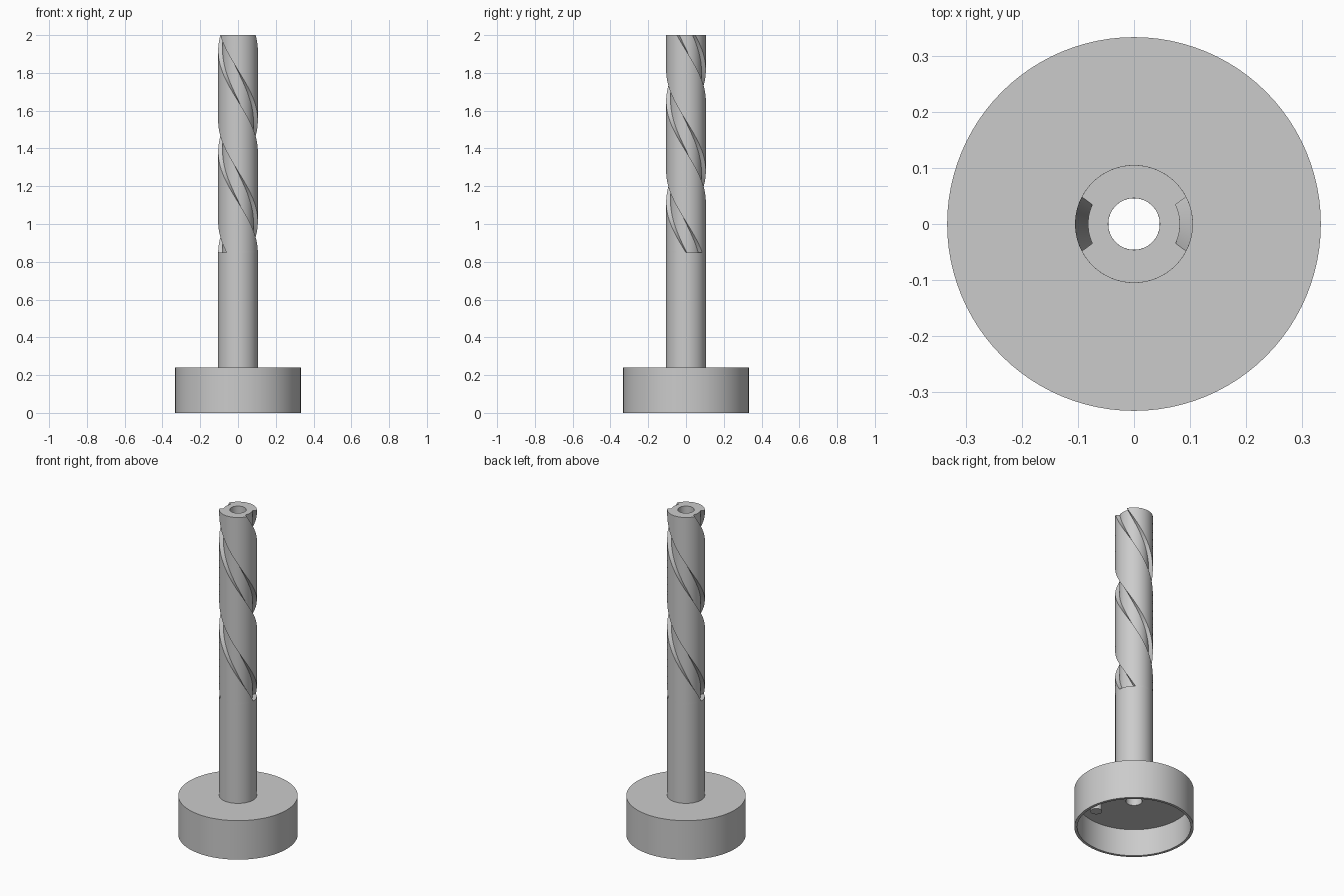
import bpy
import bmesh
from math import cos, sin, radians

cube = bpy.data.objects.get("Cube")
if cube:
    bpy.data.objects.remove(cube, do_unlink=True)

# Single grey material
grey = bpy.data.materials.new("plain grey")
grey.use_nodes = True
colour = (0.6, 0.6, 0.6, 1)
grey.diffuse_color = colour
grey.node_tree.nodes["Principled BSDF"].inputs["Base Color"].default_value = colour

BORE, SHAFT, FLOOR = 0.046, 0.105, 0.082
CEILING, CAP_TOP, FLUTE_START, TOP = 0.167, 0.24, 0.85, 2.0
TWIST = 387


def finish(name, bm):
    bmesh.ops.recalc_face_normals(bm, faces=bm.faces[:])
    mesh = bpy.data.meshes.new(name)
    bm.to_mesh(mesh)
    bm.free()
    mesh.materials.append(grey)
    obj = bpy.data.objects.new(name, mesh)
    bpy.context.collection.objects.link(obj)
    bpy.ops.object.select_all(action="DESELECT")
    obj.select_set(True)
    bpy.context.view_layer.objects.active = obj
    bpy.ops.object.shade_smooth_by_angle(angle=radians(30))
    return obj


def loft(name, rings, skip_last=False):
    """Join a list of rings into a closed, hollow solid."""
    bm = bmesh.new()
    loops = [[bm.verts.new(p) for p in ring] for ring in rings]
    pairs = list(zip(loops, loops[1:] + loops[:1]))
    if skip_last:
        pairs.pop()
    for a, b in pairs:
        for i in range(len(a)):
            j = (i + 1) % len(a)
            bm.faces.new((a[i], a[j], b[j], b[i]))
    return finish(name, bm)


def circle(r, z, n=96):
    return [(r * cos(radians(360 * i / n)), r * sin(radians(360 * i / n)), z) for i in range(n)]


def lathe(name, profile):
    return loft(name, [circle(r, z) for r, z in profile])


# Hollow round cap with a thin skirt
lathe("base_cap", [(BORE, CEILING), (0.317, CEILING), (0.317, 0), (0.333, 0),
                   (0.333, CAP_TOP), (BORE, CAP_TOP)])

# Plain lower tube
lathe("plain_shaft", [(BORE, CAP_TOP), (SHAFT, CAP_TOP), (SHAFT, FLUTE_START), (BORE, FLUTE_START)])

# Cross-section with two opposite grooves, as (angle, radius)
section = []
for half in (0, 180):
    section += [(half - 25 + 5 * i, FLOOR) for i in range(11)]
    section += [(half + 27.5 + 5 * i, SHAFT) for i in range(26)]


def slice_at(t, bore=False):
    turn = TWIST * (1 - t)
    z = FLUTE_START + t * (TOP - FLUTE_START)
    return [((BORE if bore else r) * cos(radians(a + turn)),
             (BORE if bore else r) * sin(radians(a + turn)), z) for a, r in section]


# Twisted upper tube, open below where it meets the plain tube
steps = [i / 100 for i in range(101)]
loft("fluted_shaft",
     [slice_at(t) for t in steps] + [slice_at(t, True) for t in reversed(steps)],
     skip_last=True)

# Drive pin under the cap
pin = bmesh.new()
bmesh.ops.create_cone(pin, cap_ends=True, segments=32, radius1=0.033, radius2=0.033, depth=CEILING + 0.01)
bmesh.ops.translate(pin, verts=pin.verts[:], vec=(0.275, 0, (CEILING + 0.01) / 2))
finish("drive_pin", pin)
